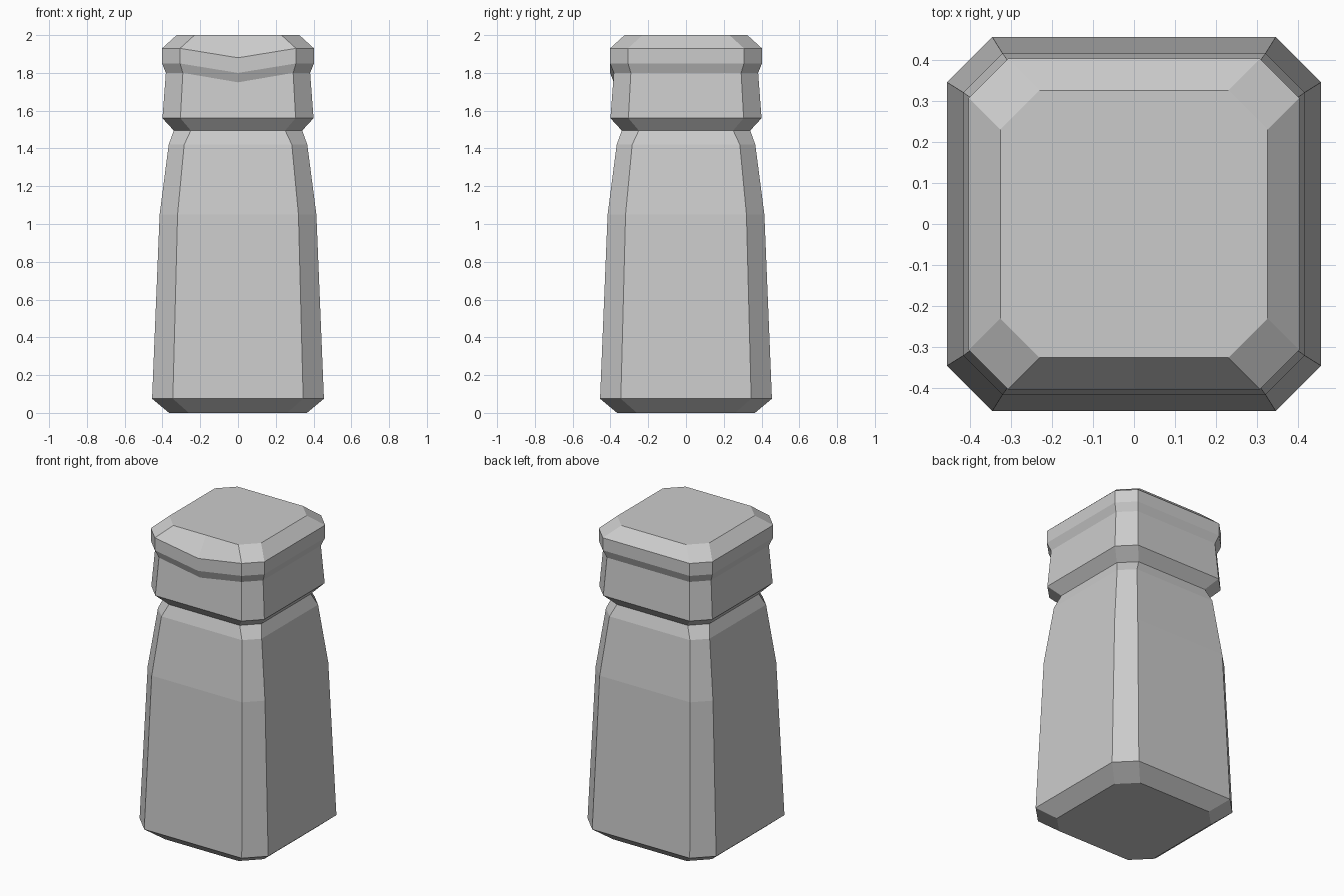
import bpy
import bmesh

cube = bpy.data.objects.get("Cube")
if cube:
    bpy.data.objects.remove(cube, do_unlink=True)

# Single plain grey
grey = bpy.data.materials.new("light grey")
grey.use_nodes = True
colour = (0.6, 0.6, 0.6, 1)
grey.diffuse_color = colour
grey.node_tree.nodes["Principled BSDF"].inputs["Base Color"].default_value = colour


def ring(bm, z, half, flat, dip):
    """Square with cut corners, plus a front centre point lowered by dip."""
    corners = [(flat, -half), (half, -flat), (half, flat), (flat, half),
               (-flat, half), (-half, flat), (-half, -flat), (-flat, -half)]
    verts = [bm.verts.new((x, y, z)) for x, y in corners]
    verts.append(bm.verts.new((0, -half, z - dip)))
    return verts


def loft(name, sections, close_bottom=False, close_top=False):
    bm = bmesh.new()
    rings = [ring(bm, *s) for s in sections]
    for low, high in zip(rings, rings[1:]):
        for i in range(len(low)):
            j = (i + 1) % len(low)
            bm.faces.new((low[i], low[j], high[j], high[i]))
    if close_bottom:
        bm.faces.new(rings[0][::-1])
    if close_top:
        bm.faces.new(rings[-1])
    mesh = bpy.data.meshes.new(name)
    bm.to_mesh(mesh)
    bm.free()
    mesh.materials.append(grey)
    obj = bpy.data.objects.new(name, mesh)
    bpy.context.collection.objects.link(obj)
    return obj


# Sections: height, half width, half width of the flat side, front dip
neck = (1.495, 0.34, 0.25, 0)

# Tapered body with bevelled foot and shoulder
loft("body", [(0, 0.365, 0.26, 0), (0.075, 0.455, 0.345, 0),
              (1.05, 0.415, 0.32, 0), (1.42, 0.367, 0.285, 0), neck],
     close_bottom=True)

# Head with a raised rim that dips to a point at the front
loft("head", [neck, (1.56, 0.4, 0.305, 0), (1.8, 0.382, 0.292, 0.05),
              (1.85, 0.402, 0.307, 0.05), (1.93, 0.402, 0.307, 0.05),
              (2, 0.325, 0.23, 0)],
     close_top=True)
